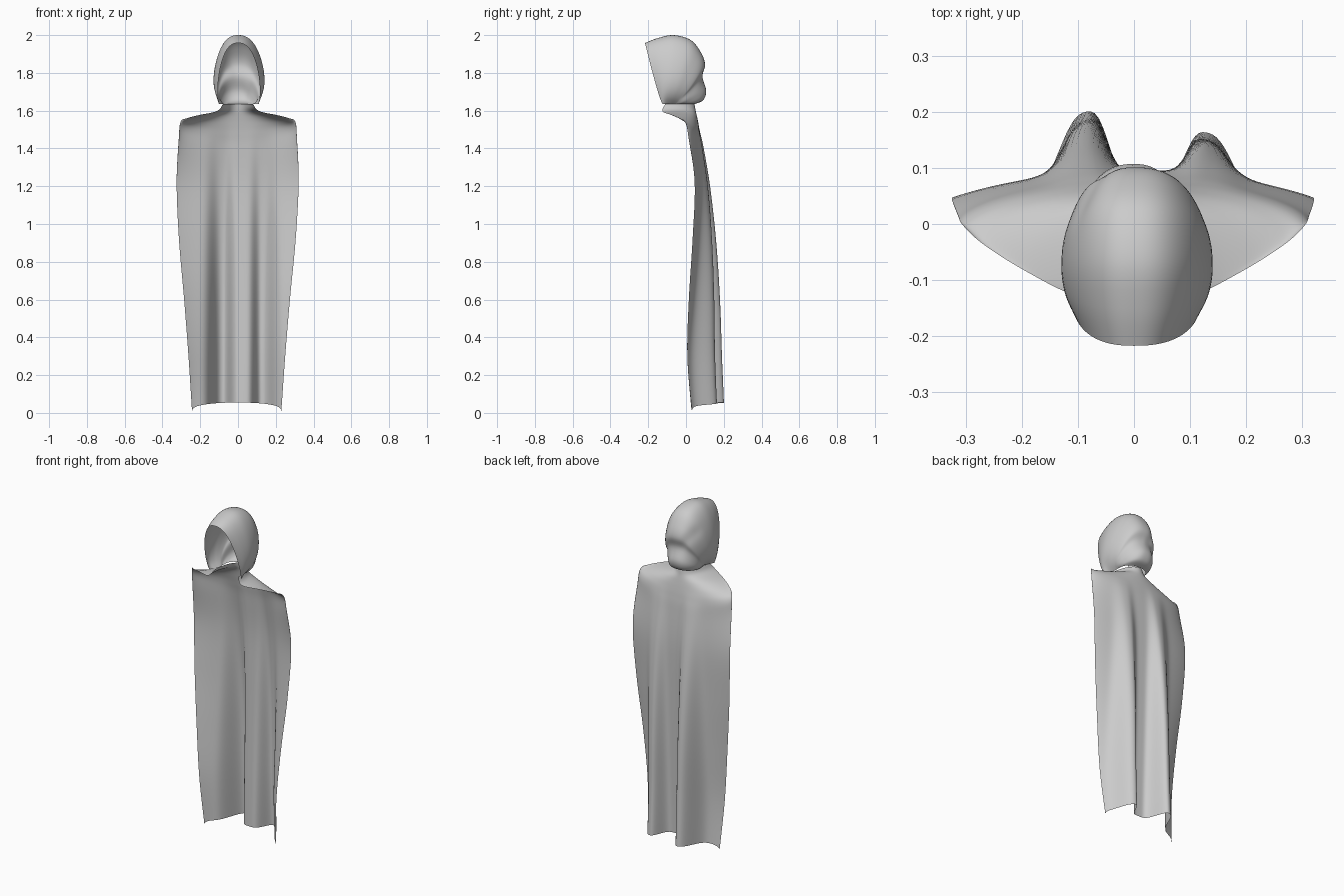
import bpy, math

cloth = bpy.data.materials.new("grey_cloth")
cloth.diffuse_color = (0.6, 0.6, 0.6, 1)


def spline_rows(keys, steps):
    """Catmull-Rom rows through the key rows."""
    rows = []
    for i in range(len(keys) - 1):
        k0, k1 = keys[max(i - 1, 0)], keys[i]
        k2, k3 = keys[i + 1], keys[min(i + 2, len(keys) - 1)]
        for s in range(steps):
            t = s / steps
            rows.append([0.5 * (2 * b + (c - a) * t + (2 * a - 5 * b + 4 * c - d) * t * t
                                + (3 * b - a - 3 * c + d) * t ** 3)
                         for a, b, c, d in zip(k0, k1, k2, k3)])
    rows.append(list(keys[-1]))
    return rows


def cloth_sheet(name, rows, columns, point):
    """Open grid of cloth; point(row, q) with q running from -1 to 1."""
    verts = [point(r, 2 * j / columns - 1) for r in rows for j in range(columns + 1)]
    n = columns + 1
    faces = [(i * n + j, i * n + j + 1, (i + 1) * n + j + 1, (i + 1) * n + j)
             for i in range(len(rows) - 1) for j in range(columns)]
    mesh = bpy.data.meshes.new(name)
    mesh.from_pydata(verts, [], faces)
    mesh.materials.append(cloth)
    mesh.polygons.foreach_set("use_smooth", [True] * len(faces))
    obj = bpy.data.objects.new(name, mesh)
    bpy.context.collection.objects.link(obj)
    return obj


# Cape: half width, edge y, back y, edge z, back z, curve power, fold depth
cape_keys = [
    (0.080, -0.110, 0.045, 1.635, 1.635, 1.0, 0.0),
    (0.110, -0.125, 0.050, 1.597, 1.605, 1.0, 0.0),
    (0.200, -0.080, 0.058, 1.578, 1.570, 1.0, 0.0),
    (0.270, -0.035, 0.066, 1.560, 1.530, 1.0, 0.0),
    (0.304, -0.003, 0.074, 1.540, 1.480, 1.1, 0.03),
    (0.313, 0.015, 0.083, 1.450, 1.400, 1.4, 0.10),
    (0.323, 0.046, 0.095, 1.220, 1.200, 1.8, 0.26),
    (0.309, 0.035, 0.092, 0.920, 0.920, 1.9, 0.52),
    (0.280, 0.015, 0.085, 0.600, 0.610, 1.9, 0.74),
    (0.256, 0.007, 0.077, 0.300, 0.330, 1.9, 0.88),
    (0.236, 0.030, 0.070, 0.003, 0.055, 1.9, 1.0),
]


def fold(x, centre, inner, outer):
    d = (x - centre) / (outer if (x - centre) * centre > 0 else inner)
    return math.exp(-abs(d) ** 2.6)


def cape_point(r, q):
    w, ye, yb, ze, zb, power, depth = r
    a = q * math.pi / 2
    c = max(math.cos(a), 0.0)
    x = w * math.sin(a) - 0.007 * depth * abs(q)
    y = ye + (yb - ye) * c ** power
    # Two deep back folds
    y += depth * (0.135 * fold(x, -0.082, 0.045, 0.062) + 0.105 * fold(x, 0.128, 0.046, 0.06))
    z = ze + (zb - ze) * c ** 0.6
    return x, y, z


cloth_sheet("cape", spline_rows(cape_keys, 6), 96, cape_point)

# Hood: crown y, crown z, lower end y, half width, pinch at the neck
hood_keys = [
    (-0.217, 1.958, -0.125, 0.118, 0.10),
    (-0.150, 1.984, -0.115, 0.138, 0.25),
    (-0.065, 2.000, -0.100, 0.149, 0.38),
    (0.025, 1.974, -0.085, 0.147, 0.42),
    (0.078, 1.910, -0.070, 0.135, 0.40),
    (0.101, 1.845, -0.055, 0.122, 0.35),
    (0.087, 1.780, -0.045, 0.112, 0.28),
    (0.107, 1.705, -0.035, 0.102, 0.20),
    (0.090, 1.655, -0.025, 0.088, 0.10),
    (0.046, 1.635, -0.020, 0.079, 0.0),
]


def hood_point(r, q):
    yc, zc, ye, w, pinch = r
    a = q * math.pi / 2
    c, s = max(math.cos(a), 0.0), math.sin(a)
    x = math.copysign(abs(s) ** 0.82, s) * w * (1 - pinch * abs(q) ** 9)
    x *= 1.03 if x > 0 else 0.95
    y = ye + (yc - ye) * c ** 0.85
    z = 1.635 + (zc - 1.635) * c
    # Slanting drape across the side and back of the hood
    crease = math.exp(-((x * 0.75 + (z - 1.77) * 0.65) / 0.03) ** 2)
    y -= 0.012 * crease * max(0, min(1, (y + 0.06) / 0.1)) * abs(q) * 2
    return x, y, z


cloth_sheet("hood", spline_rows(hood_keys, 5), 56, hood_point)
